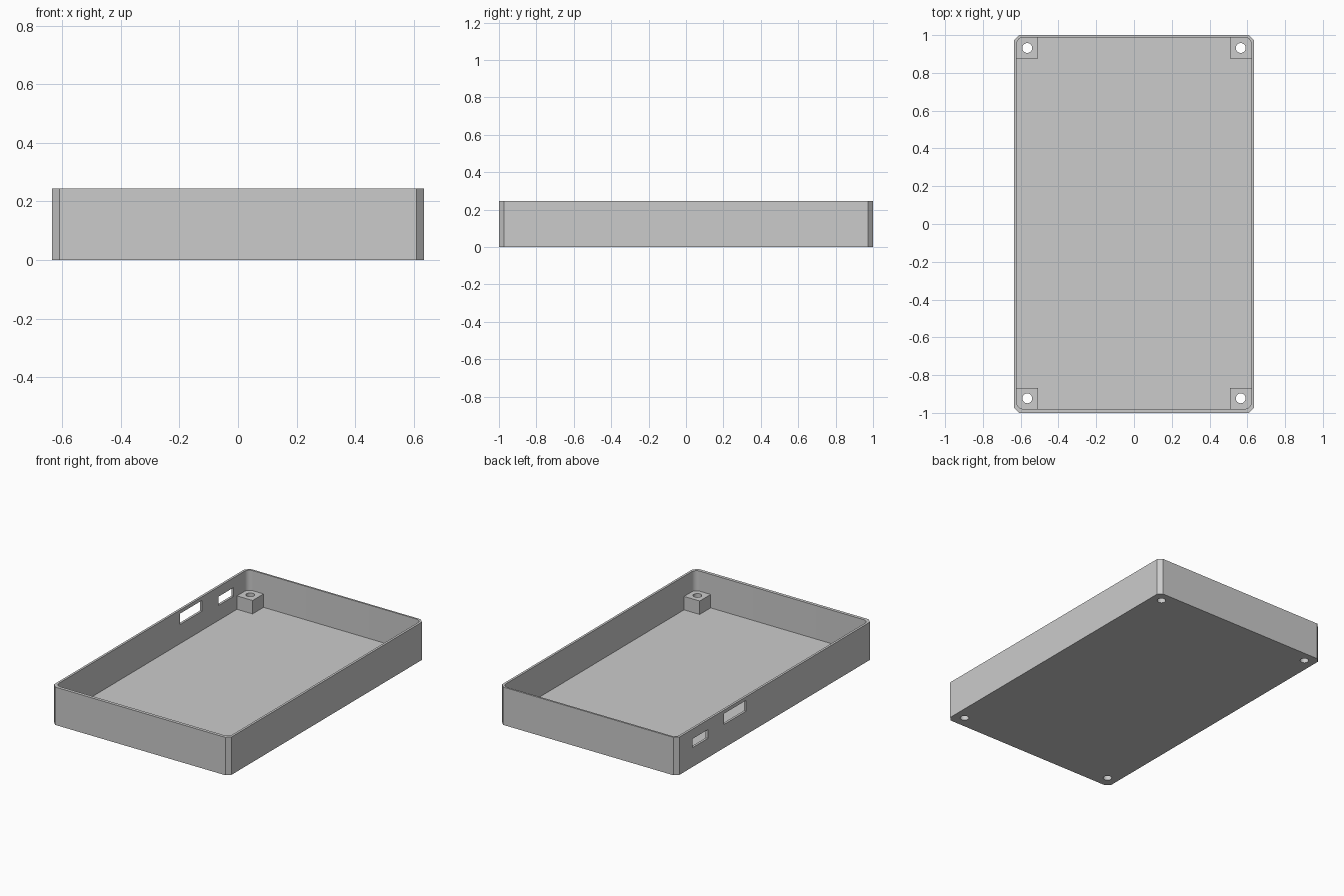
import bpy
import bmesh
from math import cos, sin, pi, radians

cube = bpy.data.objects.get("Cube")
if cube:
    bpy.data.objects.remove(cube, do_unlink=True)

WIDTH, DEPTH, HEIGHT, CHAMFER = 0.636, 1.0, 0.245, 0.027
IN_X, IN_FRONT, IN_BACK = 0.621, -0.979, 0.988
FLOOR, POST_TOP, RADIUS = 0.028, 0.115, 0.035
POST_SIZE, HOLE_INSET, HOLE_RADIUS = 0.112, 0.056, 0.026

grey = bpy.data.materials.new("grey plastic")
grey.use_nodes = True
grey.diffuse_color = (0.6, 0.6, 0.6, 1)
grey.node_tree.nodes["Principled BSDF"].inputs["Base Color"].default_value = (0.6, 0.6, 0.6, 1)


def prism(name, outline, bottom, top):
    """Extrude a flat outline upward into a solid."""
    bm = bmesh.new()
    face = bm.faces.new([bm.verts.new((x, y, bottom)) for x, y in outline])
    extruded = bmesh.ops.extrude_face_region(bm, geom=[face])["geom"]
    moved = [v for v in extruded if isinstance(v, bmesh.types.BMVert)]
    bmesh.ops.translate(bm, verts=moved, vec=(0, 0, top - bottom))
    bmesh.ops.recalc_face_normals(bm, faces=bm.faces)
    mesh = bpy.data.meshes.new(name)
    bm.to_mesh(mesh)
    bm.free()
    mesh.materials.append(grey)
    obj = bpy.data.objects.new(name, mesh)
    bpy.context.collection.objects.link(obj)
    return obj


def outline(x0, x1, y0, y1, size, steps, corners=(0, 1, 2, 3)):
    """Rectangle whose chosen corners are cut in the given number of steps."""
    points = []
    spots = [(x1, y1, -1, -1), (x0, y1, 1, -1), (x0, y0, 1, 1), (x1, y0, -1, 1)]
    for i, (x, y, sx, sy) in enumerate(spots):
        if i not in corners:
            points.append((x, y))
            continue
        for k in range(steps + 1):
            a = pi / 2 * (i + k / steps)
            points.append((x + size * (sx + cos(a)), y + size * (sy + sin(a))))
    return points


def circle(x, y, r, n=32):
    return [(x + r * cos(2 * pi * k / n), y + r * sin(2 * pi * k / n)) for k in range(n)]


def finish(obj, cutters):
    """Cut the openings, bake them and smooth the round parts."""
    for cutter in cutters:
        cutter.hide_render = True
        mod = obj.modifiers.new("cut", "BOOLEAN")
        mod.operation, mod.solver, mod.object = "DIFFERENCE", "EXACT", cutter
    bpy.ops.object.select_all(action="DESELECT")
    obj.select_set(True)
    bpy.context.view_layer.objects.active = obj
    bpy.ops.object.convert(target="MESH")
    bpy.ops.object.shade_smooth_by_angle(angle=radians(30))


# Open tray with chamfered outer corners and a rounded cavity
tray = prism("tray", outline(-WIDTH, WIDTH, -DEPTH, DEPTH, CHAMFER, 1), 0, HEIGHT)
cavity = prism("cavity_cutter", outline(-IN_X, IN_X, IN_FRONT, IN_BACK, RADIUS, 8), FLOOR, 0.4)

# Port openings in the right wall
ports = [prism("port_cutter", outline(-0.7, -0.58, y0, y1, 0, 1, ()), z0, z1)
         for y0, y1, z0, z1 in [(0.685, 0.84, 0.125, 0.182), (0.295, 0.52, 0.152, 0.222)]]

# Screw posts in the four corners, each with a through hole
posts, holes = [], []
for i, (sx, sy) in enumerate([(1, 1), (-1, 1), (-1, -1), (1, -1)]):
    wall_y = IN_BACK if sy > 0 else IN_FRONT
    xs = sorted((sx * IN_X, sx * (IN_X - POST_SIZE)))
    ys = sorted((wall_y, wall_y - sy * POST_SIZE))
    name = ("back" if sy > 0 else "front") + ("_left" if sx > 0 else "_right") + "_screw_post"
    posts.append(prism(name, outline(*xs, *ys, RADIUS, 8, (i,)), FLOOR, POST_TOP))
    centre = (sx * (IN_X - HOLE_INSET), wall_y - sy * HOLE_INSET)
    holes.append(prism("hole_cutter", circle(*centre, HOLE_RADIUS), -0.1, 0.3))

finish(tray, [cavity] + ports + holes)
for post, hole in zip(posts, holes):
    finish(post, [hole])
for cutter in [cavity] + ports + holes:
    bpy.data.objects.remove(cutter, do_unlink=True)
